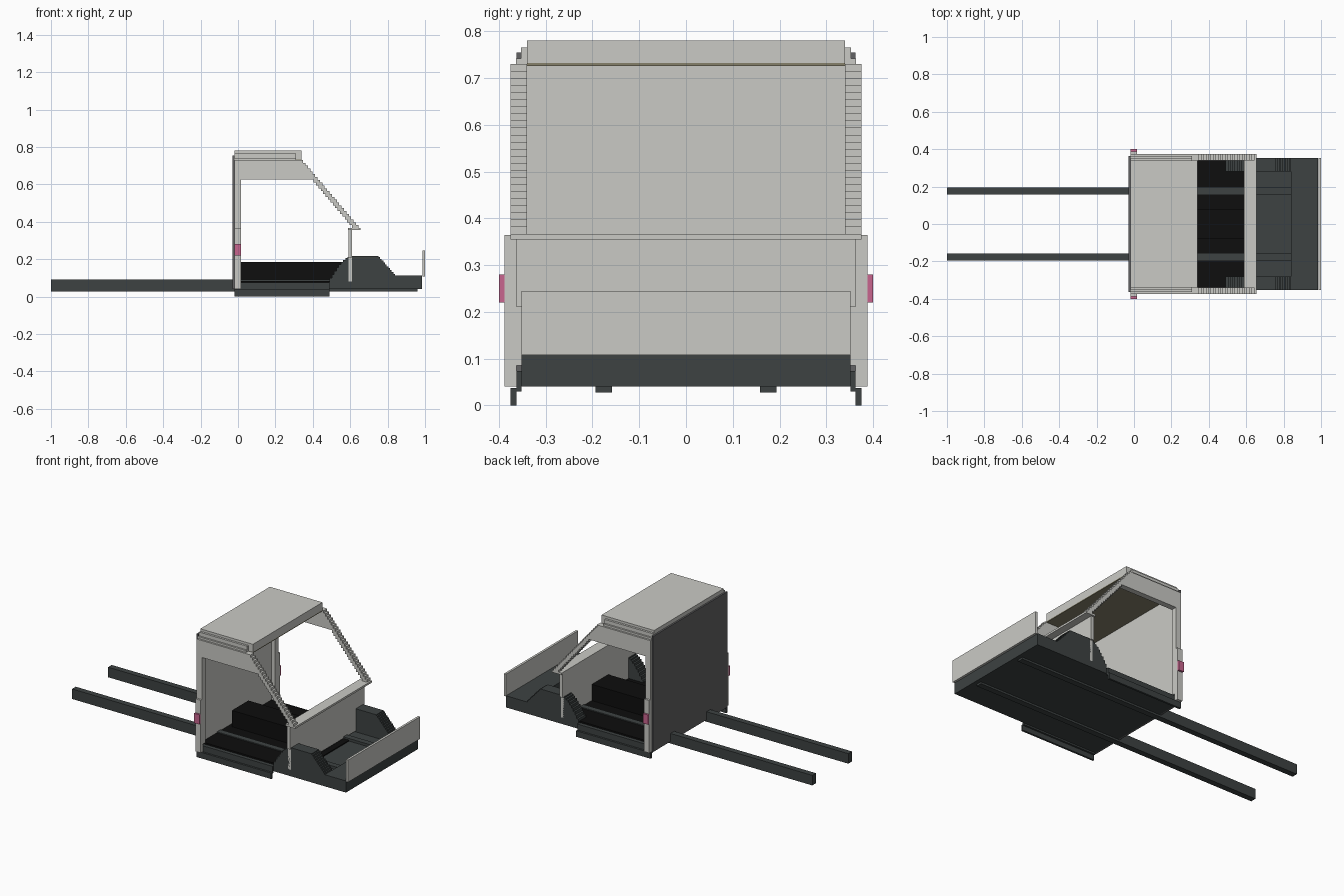
import bpy, bmesh, math

if "Cube" in bpy.data.objects:
    bpy.data.objects.remove(bpy.data.objects["Cube"])

def lin(h):
    out = []
    for i in (0, 2, 4):
        c = int(h[i:i + 2], 16) / 255
        out.append(c / 12.92 if c <= 0.04045 else ((c + 0.055) / 1.055) ** 2.4)
    return (*out, 1)

def material(name, h):
    m = bpy.data.materials.new(name)
    m.diffuse_color = lin(h)
    m.use_nodes = True
    m.node_tree.nodes["Principled BSDF"].inputs["Base Color"].default_value = m.diffuse_color
    return m

BODY = material("light grey body", "CACAC5")
CHASSIS = material("dark chassis", "3D4242")
BLACK = material("black interior", "0E0E0E")
REAR = material("rear panel grey", "626264")
LINER = material("roof liner", "85806A")
PINK = material("pink marker", "C9658F")

def finish(name, bm, mat):
    bmesh.ops.recalc_face_normals(bm, faces=bm.faces)
    me = bpy.data.meshes.new(name)
    bm.to_mesh(me)
    bm.free()
    me.materials.append(mat)
    ob = bpy.data.objects.new(name, me)
    bpy.context.collection.objects.link(ob)
    return ob

def extrude(name, profile, y0, y1, mat):
    """Closed x,z profile extruded along y."""
    bm = bmesh.new()
    f = bm.faces.new([bm.verts.new((x, y0, z)) for x, z in profile])
    r = bmesh.ops.extrude_face_region(bm, geom=[f])
    vs = [v for v in r["geom"] if isinstance(v, bmesh.types.BMVert)]
    bmesh.ops.translate(bm, verts=vs, vec=(0, y1 - y0, 0))
    return finish(name, bm, mat)

def box(name, x0, x1, y0, y1, z0, z1, mat):
    return extrude(name, [(x0, z0), (x1, z0), (x1, z1), (x0, z1)], y0, y1, mat)

def wide(name, x0, x1, y, z0, z1, mat):
    return box(name, x0, x1, -y, y, z0, z1, mat)

def stairs(xs, zs):
    """Stepped outline: each column i spans xs[i]..xs[i+1] at height zs[i]."""
    pts = []
    for i, z in enumerate(zs):
        pts += [(xs[i], z), (xs[i + 1], z)]
    return pts

# Chassis floor and front bumper
wide("floor_slab", -0.02, 0.84, 0.352, 0.04, 0.074, CHASSIS)
wide("front_bumper", 0.84, 0.985, 0.352, 0.04, 0.112, CHASSIS)
wide("front_plate", 0.986, 1.0, 0.352, 0.108, 0.245, BODY)

# Black cab floor and centre tunnel
wide("cab_floor", -0.01, 0.59, 0.34, 0.074, 0.084, BLACK)
wide("centre_tunnel", 0.015, 0.588, 0.08, 0.084, 0.185, BLACK)
wide("tunnel_front", 0.612, 0.65, 0.16, 0.074, 0.08, BLACK)

# Cab back wall, rear panel, firewall and cowl
wide("back_wall", -0.02, -0.008, 0.363, 0.085, 0.73, BODY)
wide("rear_panel", -0.03, -0.02, 0.363, 0.04, 0.755, REAR)
wide("firewall", 0.59, 0.61, 0.352, 0.08, 0.356, BODY)
wide("cowl_bar", 0.588, 0.655, 0.375, 0.355, 0.367, BODY)

# Layered roof with liner
wide("roof", -0.02, 0.34, 0.34, 0.732, 0.78, BODY)
wide("roof_step_upper", -0.02, 0.31, 0.353, 0.742, 0.765, BODY)
wide("roof_step_lower", -0.02, 0.31, 0.364, 0.73, 0.742, BODY)
wide("roof_liner", -0.008, 0.34, 0.34, 0.726, 0.732, LINER)

# Stepped fender outline: curved rise, flat top, straight fall
xs, zs = [], []
n = 10
for i in range(n):
    t = (i + 0.5) / n
    xs.append(0.49 + 0.12 * i / n)
    zs.append(0.09 + 0.125 * math.sin(t * math.pi / 2))
xs.append(0.61)
zs.append(0.217)
for i in range(n):
    xs.append(0.75 + 0.09 * i / n)
    zs.append(0.212 - 0.1 * i / n)
xs.append(0.84)
fender = [(0.49, 0.04)] + stairs(xs, zs) + [(0.84, 0.04)]

# Stepped windscreen pillar outline, joined to the panel above the door
m = 24
dz = (0.73 - 0.367) / m
outer, inner = [], []
for i in range(m):
    z1, z0 = 0.73 - i * dz, 0.73 - (i + 1) * dz
    x = 0.348 + (0.73 - z1) * 0.85
    outer += [(x, z1), (x, z0)]
    if z1 <= 0.632:
        inner += [(x - 0.034, z1), (x - 0.034, z0)]
inner[0] = (inner[0][0], 0.625)
side_frame = ([(-0.02, 0.73)] + outer + inner[::-1]
              + [(0.015, 0.625), (0.015, 0.36), (-0.02, 0.36)])

# Parts on both sides
for s, side in ((-1, "right"), (1, "left")):
    extrude(side + "_fender", fender, s * 0.28, s * 0.352, CHASSIS)
    extrude(side + "_side_frame", side_frame, s * 0.34, s * 0.375, BODY)
    box(side + "_lower_pillar", -0.02, 0.015, s * 0.363, s * 0.388, 0.04, 0.365, BODY)
    box(side + "_inner_pillar", -0.008, 0.015, s * 0.34, s * 0.363, 0.085, 0.36, BODY)
    box(side + "_firewall_edge", 0.59, 0.61, s * 0.352, s * 0.363, 0.21, 0.356, BODY)
    box(side + "_marker", -0.02, 0.015, s * 0.388, s * 0.4, 0.22, 0.28, PINK)
    box(side + "_skirt", -0.02, 0.49, s * 0.363, s * 0.375, 0.0, 0.037, CHASSIS)
    box(side + "_sill", -0.02, 0.49, s * 0.352, s * 0.363, 0.03, 0.074, CHASSIS)
    box(side + "_chassis_rail", -1.0, 0.96, s * 0.158, s * 0.194, 0.028, 0.09, CHASSIS)
